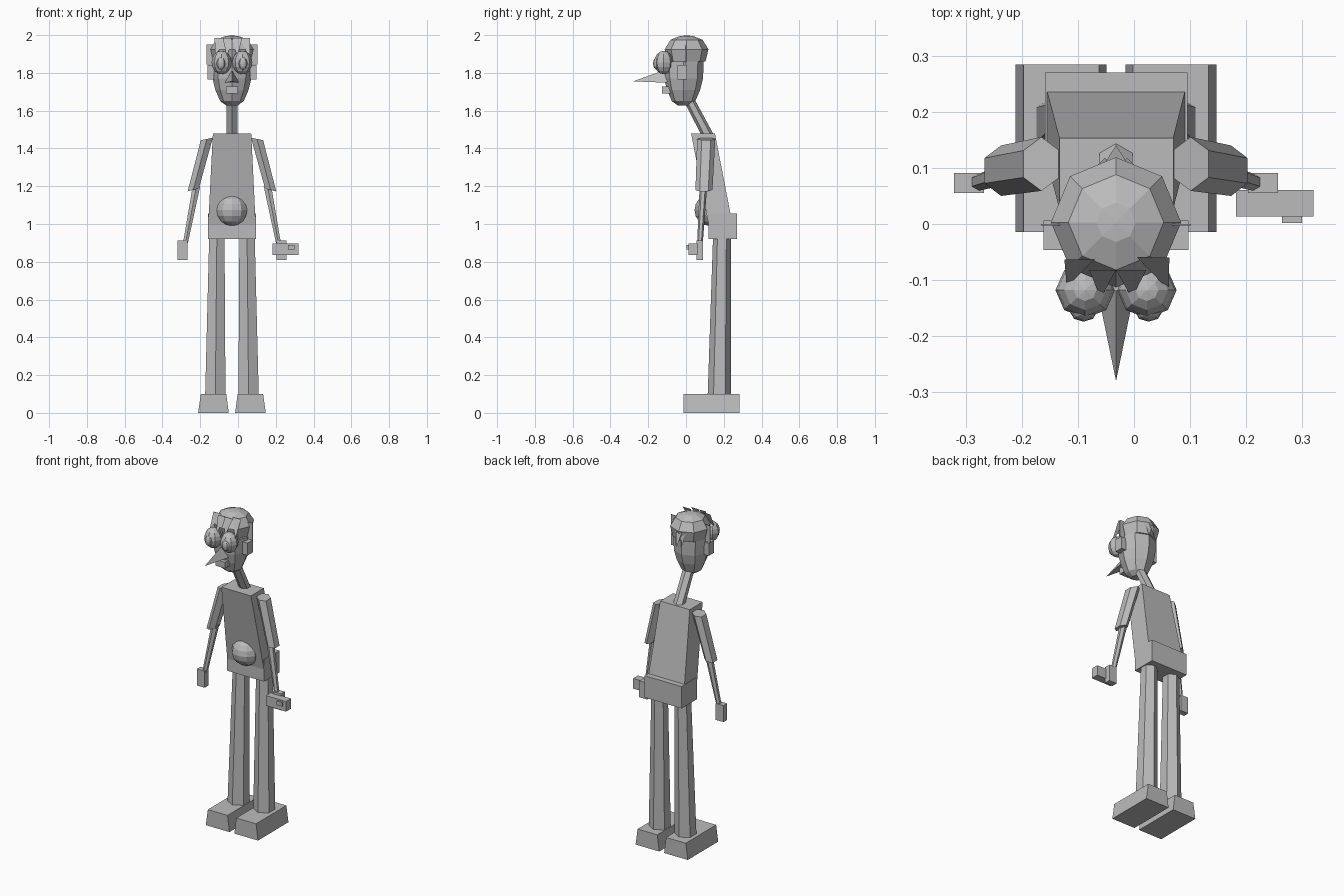
import bpy, bmesh, math
from mathutils import Vector

if "Cube" in bpy.data.objects:
    bpy.data.objects.remove(bpy.data.objects["Cube"])

CX = -0.032  # body centre line
grey = bpy.data.materials.new("plain_grey")
grey.diffuse_color = (0.5, 0.5, 0.5, 1)
grey.use_nodes = True
grey.node_tree.nodes["Principled BSDF"].inputs["Base Color"].default_value = grey.diffuse_color


def make(name, verts, faces):
    me = bpy.data.meshes.new(name)
    me.from_pydata([tuple(v) for v in verts], [], faces)
    bm = bmesh.new()
    bm.from_mesh(me)
    bmesh.ops.recalc_face_normals(bm, faces=bm.faces)
    bm.to_mesh(me)
    bm.free()
    me.materials.append(grey)
    ob = bpy.data.objects.new(name, me)
    bpy.context.collection.objects.link(ob)
    return ob


def loft(name, rings):
    """Skin between equal rings of points, capped at both ends."""
    n = len(rings[0])
    verts = [p for r in rings for p in r]
    faces = [tuple(range(n)), tuple(range(len(verts) - n, len(verts)))]
    for k in range(len(rings) - 1):
        for i in range(n):
            j = (i + 1) % n
            faces.append((k*n + i, k*n + j, (k+1)*n + j, (k+1)*n + i))
    return make(name, verts, faces)


def rect(x0, x1, y0, y1, z):
    return [(x0, y0, z), (x1, y0, z), (x1, y1, z), (x0, y1, z)]


def box(name, x0, x1, y0, y1, z0, z1):
    return loft(name, [rect(x0, x1, y0, y1, z0), rect(x0, x1, y0, y1, z1)])


def ring(x, y, z, rx, ry, n, tilt=0):
    """Horizontal ring with a corner facing the front; tilt lifts it along x."""
    pts = []
    for i in range(n):
        a = 2 * math.pi * i / n - math.pi / 2
        dx = rx * math.cos(a)
        pts.append((x + dx, y + ry * math.sin(a), z + tilt * dx))
    return pts


def ball(name, loc, scale, seg=8, rings=8):
    bm = bmesh.new()
    bmesh.ops.create_uvsphere(bm, u_segments=seg, v_segments=rings, radius=1)
    for v in bm.verts:
        v.co = Vector(loc) + Vector(v.co[i] * scale[i] for i in range(3))
    me = bpy.data.meshes.new(name)
    bm.to_mesh(me)
    bm.free()
    me.materials.append(grey)
    ob = bpy.data.objects.new(name, me)
    bpy.context.collection.objects.link(ob)


for side, s in (("left", -1), ("right", 1)):
    def X(d):
        return CX + s * d

    # feet and legs
    loft(side + "_foot", [rect(X(0.017), X(0.179), -0.014, 0.284, 0),
                          rect(X(0.03), X(0.165), -0.014, 0.284, 0.1)])
    loft(side + "_leg", [ring(X(0.088), 0.177, 0.1, 0.062, 0.062, 6),
                         ring(X(0.08), 0.19, 0.93, 0.047, 0.047, 6)])
    # arms and hands
    loft(side + "_upper_arm", [ring(X(0.205), 0.095, 1.18, 0.034, 0.045, 6, -0.25 * s),
                               ring(X(0.133), 0.107, 1.45, 0.037, 0.048, 6, -0.2 * s)])
    loft(side + "_forearm", [ring(X(0.246), 0.074, 0.9, 0.015, 0.015, 6),
                             ring(X(0.188), 0.092, 1.2, 0.023, 0.02, 6)])
    box(side + "_hand", X(0.235), X(0.289), 0.055, 0.091, 0.81, 0.912)
    # ears and side tufts
    box(side + "_ear", X(0.095), X(0.129), -0.046, 0.006, 1.765, 1.842)
    box(side + "_side_tuft", X(0.1), X(0.134), -0.003, 0.0, 1.845, 1.95)
    # eyes and pupils
    ball(side + "_eye", (X(0.055), -0.118, 1.855), (0.053, 0.05, 0.062))
    ball(side + "_pupil", (X(0.058), -0.157, 1.85), (0.024, 0.017, 0.032))

# box held in the right hand, with its knob
box("held_box", 0.182, 0.32, 0.013, 0.061, 0.835, 0.898)
box("held_box_knob", 0.264, 0.299, 0.002, 0.02, 0.865, 0.89)

# hips, torso and belly
box("hips", -0.159, 0.095, 0.12, 0.27, 0.92, 1.055)
loft("torso", [rect(-0.158, 0.094, 0.121, 0.248, 0.99),
               rect(-0.133, 0.07, 0.027, 0.153, 1.48)])
ball("belly", (CX, 0.125, 1.073), (0.085, 0.08, 0.083), 10, 8)

# neck
loft("neck", [ring(CX, 0.12, 1.46, 0.034, 0.034, 6),
              ring(CX, 0.005, 1.68, 0.034, 0.03, 6)])

# face and hair cap
loft("face", [ring(CX, -0.013, z, r, r, 8) for z, r in
              ((1.628, 0.03), (1.65, 0.062), (1.71, 0.088), (1.77, 0.103), (1.86, 0.107))])
cap = [ring(CX, 0.003, z, r, r, 8) for z, r in
       ((1.86, 0.1), (1.925, 0.116), (1.975, 0.085), (1.995, 0.035), (1.998, 0.002))]
loft("hair_cap", cap)

# fringe: base left, base right, tip as offsets from the centre line
for i, (x0, x1, xt, y0, yt) in enumerate(((-0.092, -0.038, -0.088, -0.063, -0.112),
                                          (-0.048, 0.0, -0.027, -0.082, -0.132),
                                          (0.0, 0.054, 0.028, -0.082, -0.132),
                                          (0.038, 0.095, 0.094, -0.06, -0.118))):
    make("fringe_%d" % i, [(CX + x0, y0, 1.985), (CX + x1, y0, 1.985),
                           (CX + xt, yt, 1.88)], [(0, 1, 2)])
# tufts at the back
for i, (d, y, t) in enumerate(((-0.02, 0.1, 0.118), (0, 0.112, 0.14), (0.02, 0.1, 0.118))):
    make("back_tuft_%d" % i, [(CX + d - 0.018, y, 1.92), (CX + d + 0.018, y, 1.92),
                              (CX + d, t, 1.83)], [(0, 1, 2)])

# nose and mouth
make("nose", [(CX - 0.037, -0.1, 1.748), (CX + 0.037, -0.1, 1.748),
              (CX, -0.1, 1.82), (CX, -0.28, 1.755)],
     [(0, 1, 2), (0, 1, 3), (1, 2, 3), (2, 0, 3)])
box("mouth", -0.064, 0.0, -0.127, -0.08, 1.69, 1.728)
